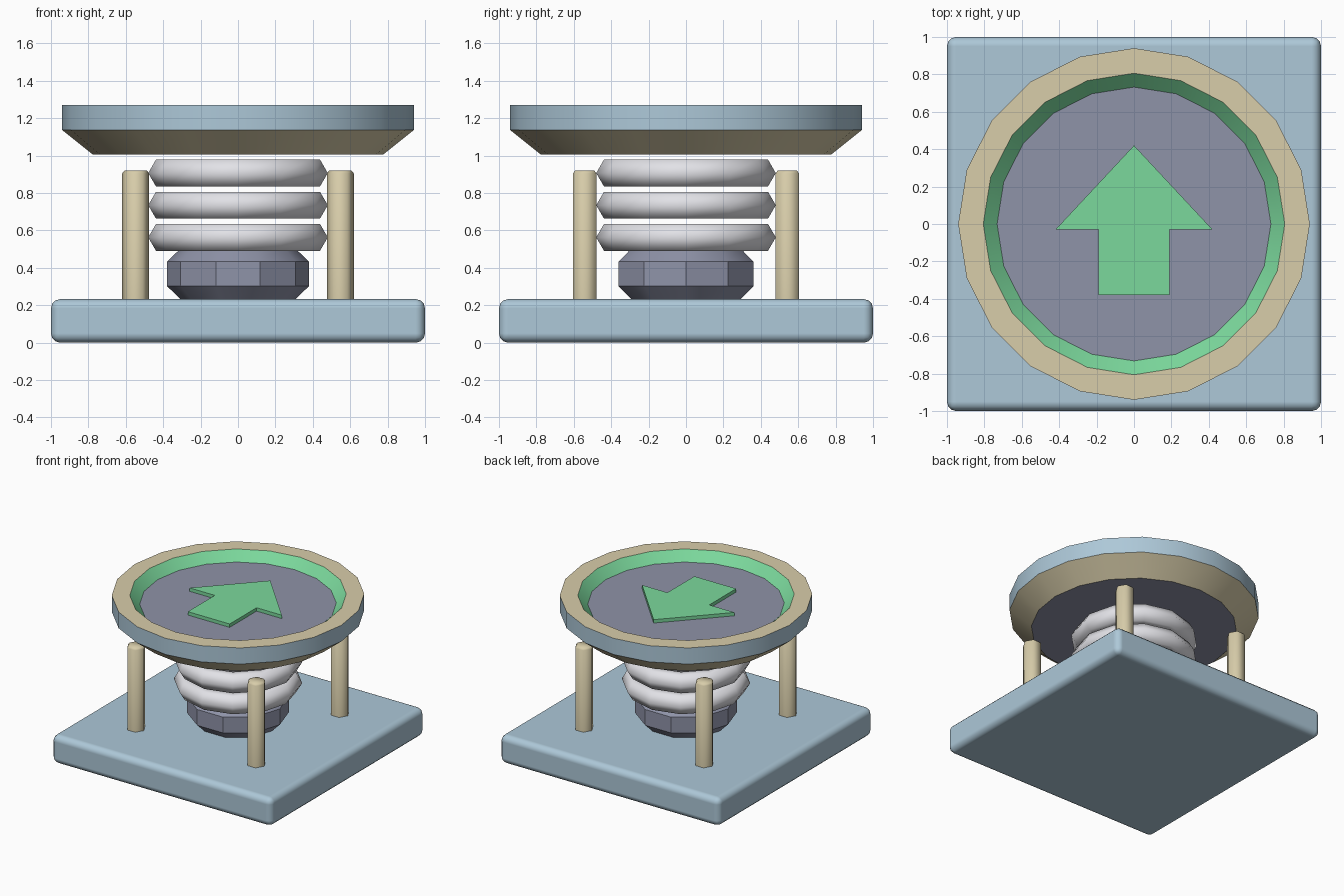
import bpy, bmesh, math

if "Cube" in bpy.data.objects:
    bpy.data.objects.remove(bpy.data.objects["Cube"])


def material(name, r, g, b):
    def lin(c):
        c /= 255
        return c / 12.92 if c <= 0.04045 else ((c + 0.055) / 1.055) ** 2.4
    m = bpy.data.materials.new(name)
    m.diffuse_color = (lin(r), lin(g), lin(b), 1)
    m.use_nodes = True
    m.node_tree.nodes["Principled BSDF"].inputs["Base Color"].default_value = m.diffuse_color
    return m


BLUE = material("pale_blue", 173, 200, 216)
GREY = material("slate_grey", 143, 147, 168)
TAN = material("tan", 216, 205, 170)
GREEN = material("mint_green", 123, 216, 156)
WHITE = material("off_white", 226, 226, 231)


def finish(bm, name, mats, angle):
    bmesh.ops.recalc_face_normals(bm, faces=bm.faces)
    me = bpy.data.meshes.new(name)
    bm.to_mesh(me)
    bm.free()
    for m in mats:
        me.materials.append(m)
    for p in me.polygons:
        p.use_smooth = angle > 0
    if angle > 0:
        me.set_sharp_from_angle(angle=math.radians(angle))
    ob = bpy.data.objects.new(name, me)
    bpy.context.collection.objects.link(ob)
    return ob


def lathe(name, profile, sides, mats, bands=None, angle=0, at=(0, 0)):
    """Revolve (radius, z) points; bands gives bottom cap, each band, top cap."""
    bm = bmesh.new()
    bands = bands or [0] * (len(profile) + 1)
    rings = [[bm.verts.new((at[0] + r * math.cos(2 * math.pi * i / sides),
                            at[1] + r * math.sin(2 * math.pi * i / sides), z))
              for i in range(sides)] for r, z in profile]
    bm.faces.new(rings[0]).material_index = bands[0]
    for k in range(len(rings) - 1):
        for i in range(sides):
            j = (i + 1) % sides
            f = bm.faces.new((rings[k][i], rings[k][j], rings[k + 1][j], rings[k + 1][i]))
            f.material_index = bands[k + 1]
    bm.faces.new(rings[-1]).material_index = bands[-1]
    return finish(bm, name, mats, angle)


# Rounded square base
bm = bmesh.new()
bmesh.ops.create_cube(bm, size=1)
for v in bm.verts:
    v.co = (v.co.x * 2, v.co.y * 2, (v.co.z + 0.5) * 0.233)
base = finish(bm, "base", [BLUE], 180)
bev = base.modifiers.new("rounding", 'BEVEL')
bev.width = 0.05
bev.segments = 3
bev.harden_normals = True

# Four corner posts
for sx in (-1, 1):
    for sy in (-1, 1):
        lathe(f"post_{'left' if sx < 0 else 'right'}_{'front' if sy < 0 else 'back'}",
              [(0.072, 0.2), (0.072, 0.905), (0.06, 0.92)], 6, [TAN],
              angle=65, at=(sx * 0.547, sy * 0.542))

# Faceted collar under the spring
lathe("collar", [(0.285, 0.21), (0.38, 0.303), (0.38, 0.433), (0.305, 0.505)],
      10, [GREY], angle=30)

# Three spring rings
for i, z in enumerate((0.563, 0.735, 0.907)):
    bpy.ops.mesh.primitive_torus_add(major_segments=12, minor_segments=6,
                                     major_radius=0.397, minor_radius=0.083,
                                     location=(0, 0, z))
    ring = bpy.context.object
    ring.name = f"spring_ring_{i + 1}"
    ring.data.materials.append(WHITE)
    bpy.ops.object.shade_smooth()

# Dished launch plate
lathe("plate", [(0.775, 1.005), (0.94, 1.137), (0.94, 1.27), (0.806, 1.27), (0.732, 1.197)],
      20, [GREY, TAN, BLUE, GREEN], bands=[0, 1, 2, 1, 3, 0], angle=30)

# Raised arrow on the plate
half = [(0, 0.42), (0.42, -0.03), (0.19, -0.03), (0.19, -0.38)]
outline = half + [(-x, y) for x, y in reversed(half[1:])]
bm = bmesh.new()
face = bm.faces.new([bm.verts.new((x, y, 1.19)) for x, y in outline])
ext = bmesh.ops.extrude_face_region(bm, geom=[face], use_keep_orig=True)
for v in ext["geom"]:
    if isinstance(v, bmesh.types.BMVert):
        v.co.z = 1.225
finish(bm, "arrow", [GREEN], 0)
